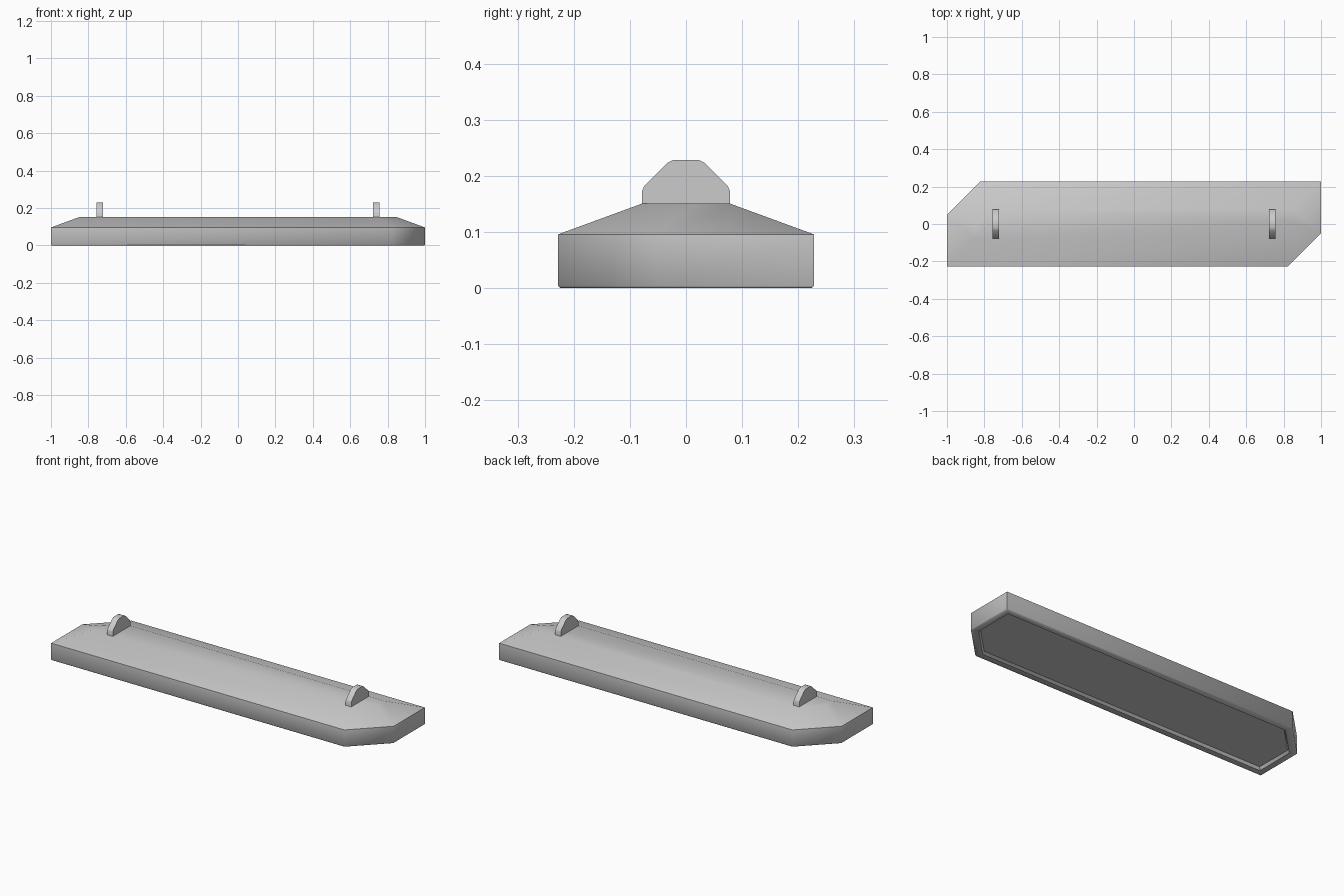
import bpy, bmesh, math

if "Cube" in bpy.data.objects:
    bpy.data.objects.remove(bpy.data.objects["Cube"])


def outline(inset):
    # Hexagonal plan: a rectangle with two opposite corners cut, offset inward
    x, y = 1 - inset, 0.228 - inset
    d = 1.048 - inset * math.sqrt(2)
    half = [(d - y, -y), (x, x - d), (x, y)]
    return half + [(-px, -py) for px, py in half]


def finish(name, bm, angle):
    bmesh.ops.recalc_face_normals(bm, faces=bm.faces)
    mesh = bpy.data.meshes.new(name)
    bm.to_mesh(mesh)
    bm.free()
    obj = bpy.data.objects.new(name, mesh)
    bpy.context.collection.objects.link(obj)
    bpy.ops.object.select_all(action='DESELECT')
    obj.select_set(True)
    bpy.context.view_layer.objects.active = obj
    bpy.ops.object.shade_smooth_by_angle(angle=math.radians(angle))
    return obj


# Body: stacked outlines from the recessed underside, round the rim, to the top
bm = bmesh.new()
levels = [(0.045, 0.015), (0.037, 0.0), (0.004, 0.0), (0.0, 0.004),
          (0.0, 0.096), (0.15, 0.151)]
rings = [[bm.verts.new((x, y, z)) for x, y in outline(i)] for i, z in levels]
for a, b in zip(rings, rings[1:]):
    for k in range(6):
        n = (k + 1) % 6
        bm.faces.new((a[k], a[n], b[n], b[k]))
bm.faces.new(rings[0])
bm.faces.new(rings[-1])
finish("body", bm, 50)


# Upright lugs: profile in the y-z plane, given thickness along x
half_profile = [(0.078, 0.145), (0.078, 0.174), (0.074, 0.183),
                (0.034, 0.223), (0.022, 0.229)]
profile = half_profile + [(-y, z) for y, z in reversed(half_profile)]


def make_lug(name, cx):
    bm = bmesh.new()
    face = bm.faces.new([bm.verts.new((cx - 0.0175, y, z)) for y, z in profile])
    ext = bmesh.ops.extrude_face_region(bm, geom=[face], use_keep_orig=True)
    verts = [v for v in ext["geom"] if isinstance(v, bmesh.types.BMVert)]
    bmesh.ops.translate(bm, vec=(0.035, 0, 0), verts=verts)
    finish(name, bm, 50)


for name, cx in (("left_lug", -0.74), ("right_lug", 0.74)):
    make_lug(name, cx)
